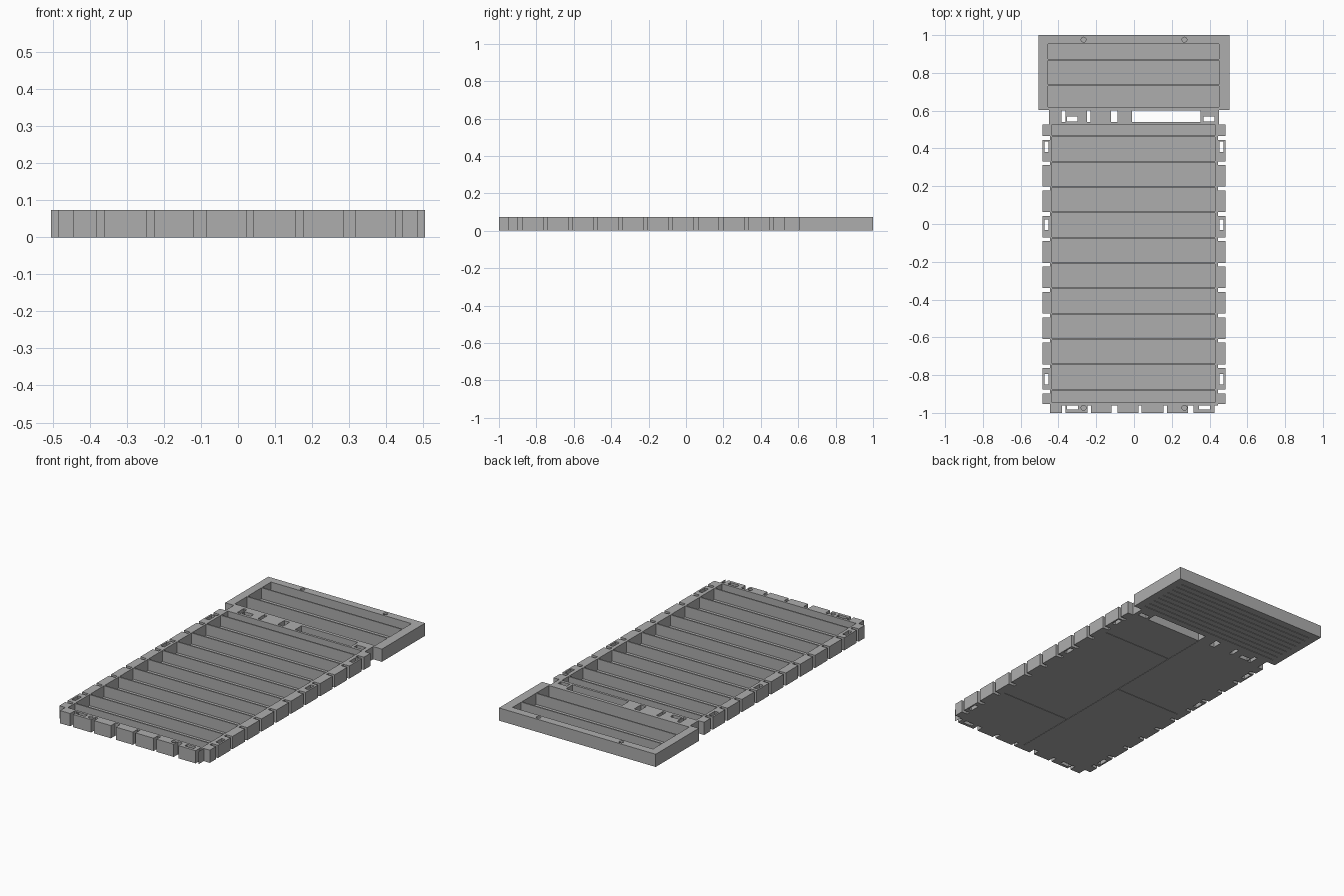
import bpy, bmesh
from mathutils import Matrix, Vector

HEIGHT = 0.074
FLOOR = 0.01      # skin left under the pockets
PITCH = 0.1343    # spacing of ribs and side teeth

old = bpy.data.objects.get("Cube")
if old:
    bpy.data.objects.remove(old, do_unlink=True)

grey = bpy.data.materials.new("plain grey")
grey.use_nodes = True
colour = (0.42, 0.42, 0.42, 1)
grey.diffuse_color = colour
grey.node_tree.nodes["Principled BSDF"].inputs["Base Color"].default_value = colour


def box(bm, x0, x1, y0, y1, z0=-0.05, z1=0.15):
    size = Vector((x1 - x0, y1 - y0, z1 - z0))
    mid = Vector((x0 + x1, y0 + y1, z0 + z1)) / 2
    bmesh.ops.create_cube(bm, size=1, matrix=Matrix.Translation(mid) @ Matrix.Diagonal(size).to_4x4())


def pin_hole(bm, x, y):
    bmesh.ops.create_cone(bm, cap_ends=True, segments=16, radius1=0.013, radius2=0.013,
                          depth=0.1, matrix=Matrix.Translation((x, y, 0.09)))


def make(name, bm):
    mesh = bpy.data.meshes.new(name)
    bm.to_mesh(mesh)
    bm.free()
    obj = bpy.data.objects.new(name, mesh)
    bpy.context.scene.collection.objects.link(obj)
    mesh.materials.append(grey)
    return obj


def carve(obj, bm):
    cutter = make(obj.name + "_cutter", bm)
    cutter.hide_render = True
    mod = obj.modifiers.new("carve", 'BOOLEAN')
    mod.operation, mod.solver, mod.object = 'DIFFERENCE', 'EXACT', cutter
    mod.use_self = True
    bpy.context.view_layer.objects.active = obj
    bpy.ops.object.modifier_apply(modifier=mod.name)
    bpy.data.objects.remove(cutter, do_unlink=True)


# Main deck: one solid slab, then pockets, notches and slots cut out
bm = bmesh.new()
box(bm, -0.485, 0.485, -1, 0.603, 0, HEIGHT)
deck = make("main_deck", bm)

cut = bmesh.new()
# Pockets between the thin cross ribs
ribs = [-0.878 + PITCH * i for i in range(11)]
edges = [-0.95] + ribs + [0.53]
for low, high in zip(edges, edges[1:]):
    box(cut, -0.434, 0.43, low + 0.004, high - 0.004, FLOOR)

# Notches, corners and slots along both sides
for s in (-1, 1):
    def side(near, far, y0, y1):
        box(cut, min(s * near, s * far), max(s * near, s * far), y0, y1)
    for i in range(11):
        y = -0.887 + PITCH * i
        side(0.446, 0.6, y - 0.01, y + 0.01)
    side(0.446, 0.6, -1.1, -0.952)
    side(0.449, 0.6, 0.526, 0.7)
    for y in (-0.823, -0.005, 0.408):
        side(0.452, 0.475, y - 0.028, y + 0.028)

# Notches and slots along the front edge
for x0, x1 in ((-0.381, -0.362), (-0.246, -0.227), (-0.119, -0.087),
               (0.023, 0.04), (0.157, 0.176), (0.286, 0.316), (0.427, 0.445)):
    box(cut, x0, x1, -1.1, -0.96)
for x0 in (-0.355, 0.345):
    box(cut, x0, x0 + 0.058, -0.983, -0.96)
for x in (-0.267, 0.267):
    pin_hole(cut, x, -0.973)

# Openings in the back strip
for x0, x1 in ((-0.383, -0.362), (-0.25, -0.23), (-0.122, -0.087), (-0.01, 0.352)):
    box(cut, x0, x1, 0.54, 0.6)
for x0 in (-0.356, 0.368):
    box(cut, x0, x0 + 0.058, 0.543, 0.57)
carve(deck, cut)

# Staggered sheet seams on the underside
seam = bmesh.new()
box(seam, -0.014, -0.01, -0.955, 0.535, -0.01, 0.002)
for y in (-0.59, 0.28):
    box(seam, -0.012, 0.44, y, y + 0.004, -0.01, 0.002)
box(seam, -0.44, -0.012, -0.155, -0.151, -0.01, 0.002)
carve(deck, seam)

# Wide back section with three pockets
bm = bmesh.new()
box(bm, -0.505, 0.505, 0.603, 1, 0, HEIGHT)
back = make("wide_back_section", bm)
cut = bmesh.new()
for y0, y1 in ((0.62, 0.731), (0.739, 0.866), (0.874, 0.954)):
    box(cut, -0.455, 0.45, y0, y1, FLOOR)
for x in (-0.267, 0.267):
    pin_hole(cut, x, 0.976)
# Plank grooves underneath
for i in range(9):
    y = 0.64 + 0.039 * i
    box(cut, -0.46, 0.46, y, y + 0.005, -0.01, 0.003)
carve(back, cut)
